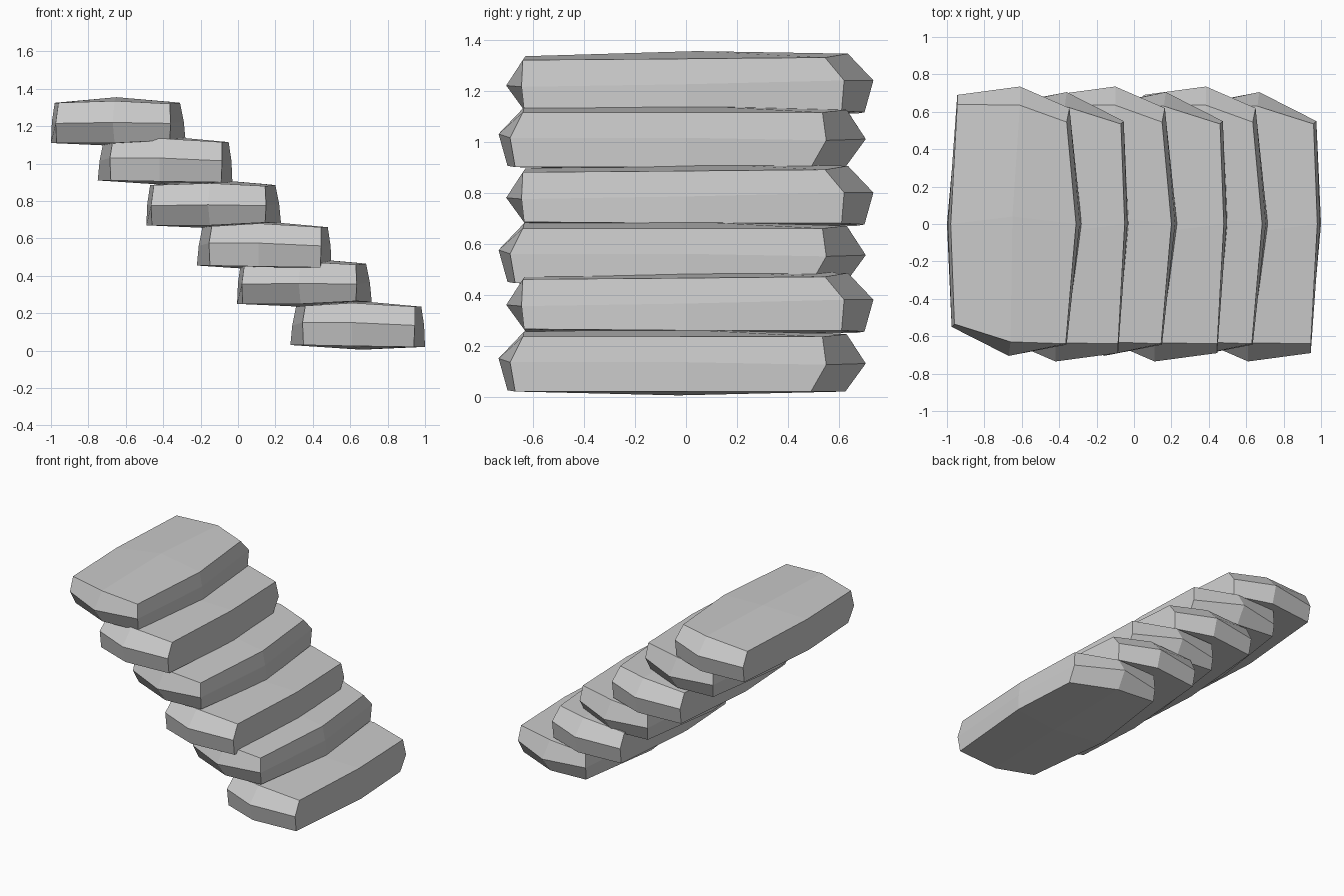
import bpy, bmesh
from mathutils import Matrix

if "Cube" in bpy.data.objects:
    bpy.data.objects.remove(bpy.data.objects["Cube"])

# One rough-hewn slab: three 3x3 layers (front row, middle row, back row)
BOTTOM = [(-.33, -.49, -.115), (-.02, -.625, -.115), (.275, -.635, -.10),
          (-.36, 0, -.115), (-.02, .03, -.13), (.36, 0, -.105),
          (-.30, .67, -.115), (.03, .70, -.11), (.29, .61, -.105)]
MIDDLE = [(-.335, -.55, -.01), (-.03, -.705, -.005), (.28, -.645, -.01),
          (-.355, 0, 0), None, (.35, 0, 0),
          (-.305, .69, 0), (.03, .735, .015), (.295, .62, .015)]
TOP = [(-.32, -.535, .10), (-.02, -.63, .11), (.275, -.64, .095),
       (-.34, 0, .10), (-.01, .04, .13), (.33, 0, .10),
       (-.305, .64, .10), (.03, .635, .12), (.28, .545, .105)]
RING = [0, 1, 2, 5, 8, 7, 6, 3]


def slab_mesh():
    bm = bmesh.new()
    low, mid, top = [[bm.verts.new(p) if p else None for p in layer]
                     for layer in (BOTTOM, MIDDLE, TOP)]
    # top and underside
    for i in (0, 1, 3, 4):
        bm.faces.new([top[k] for k in (i, i + 1, i + 4, i + 3)])
        bm.faces.new([low[k] for k in (i + 3, i + 4, i + 1, i)])
    # two bands of sides
    for a, b in zip(RING, RING[1:] + RING[:1]):
        for lo, hi in ((low, mid), (mid, top)):
            bm.faces.new((lo[a], lo[b], hi[b], hi[a]))
    bmesh.ops.recalc_face_normals(bm, faces=bm.faces)
    mesh = bpy.data.meshes.new("stone_step")
    bm.to_mesh(mesh)
    bm.free()
    return mesh


# Flight of steps, every other slab turned half round
base = slab_mesh()
STEPS = [(.64, .135), (.355, .365), (.14, .56), (-.13, .785), (-.39, 1.015), (-.64, 1.225)]
for n, (x, z) in enumerate(STEPS):
    mesh = base.copy()
    if n % 2 == 0:
        mesh.transform(Matrix.Diagonal((-1, -1, 1, 1)))
    step = bpy.data.objects.new(f"stone_step_{n + 1}", mesh)
    step.location = (x, 0, z)
    bpy.context.collection.objects.link(step)
